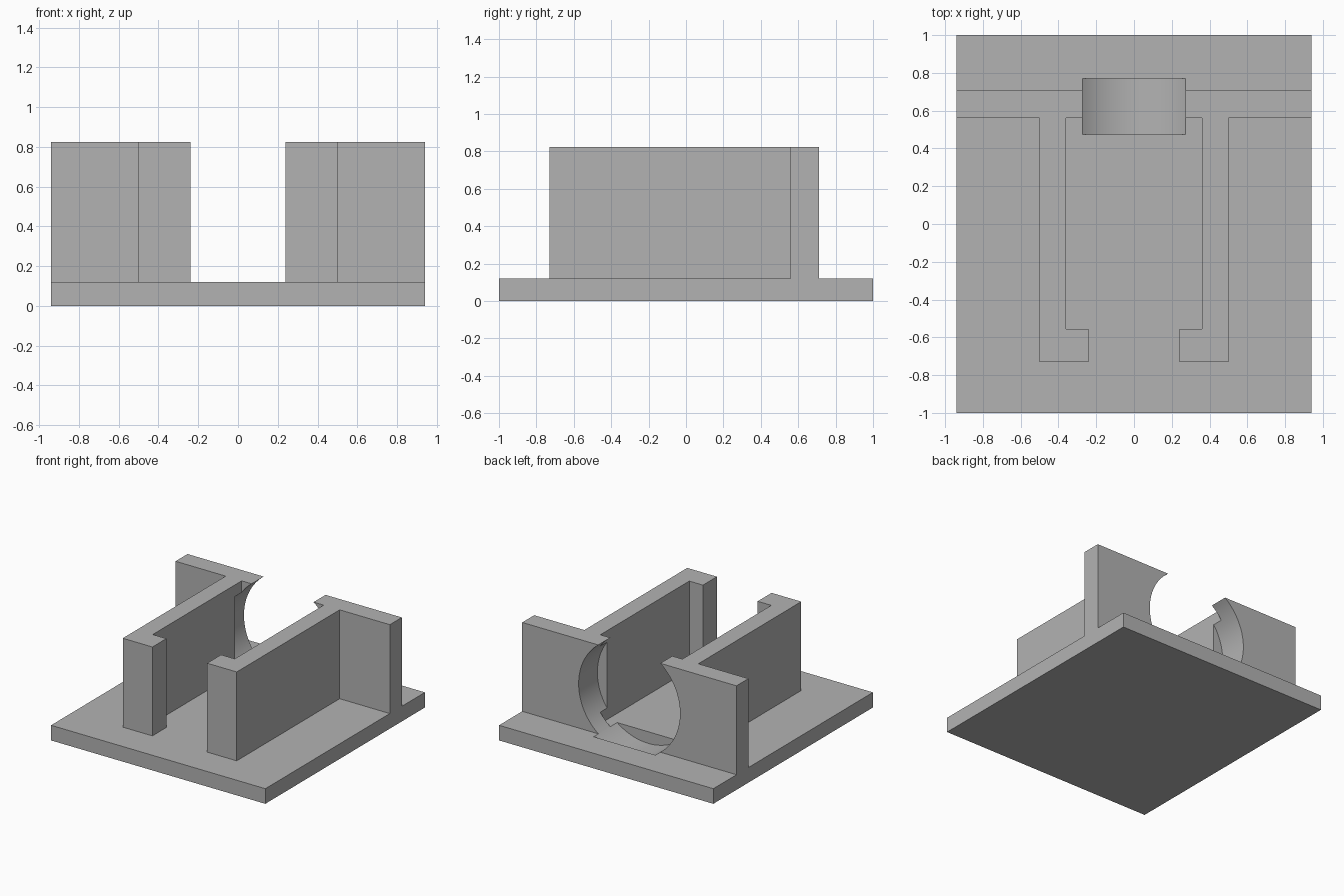
import bpy
import bmesh
from math import radians
from mathutils import Matrix, Vector

default_cube = bpy.data.objects.get("Cube")
if default_cube:
    bpy.data.objects.remove(default_cube, do_unlink=True)

# Single plain grey material
grey = bpy.data.materials.new("plain grey")
grey.use_nodes = True
colour = (0.45, 0.45, 0.45, 1)
grey.diffuse_color = colour
grey.node_tree.nodes["Principled BSDF"].inputs["Base Color"].default_value = colour


def new_object(name, bm):
    bmesh.ops.recalc_face_normals(bm, faces=bm.faces)
    mesh = bpy.data.meshes.new(name)
    bm.to_mesh(mesh)
    bm.free()
    mesh.materials.append(grey)
    obj = bpy.data.objects.new(name, mesh)
    bpy.context.collection.objects.link(obj)
    return obj


def extrude_outline(name, outline, bottom, top):
    bm = bmesh.new()
    face = bm.faces.new([bm.verts.new((x, y, bottom)) for x, y in outline])
    grown = bmesh.ops.extrude_face_region(bm, geom=[face])["geom"]
    verts = [v for v in grown if isinstance(v, bmesh.types.BMVert)]
    bmesh.ops.translate(bm, verts=verts, vec=Vector((0, 0, top - bottom)))
    return new_object(name, bm)


def combine(target, other, operation):
    mod = target.modifiers.new(operation.lower(), "BOOLEAN")
    mod.operation = operation
    mod.solver = "EXACT"
    mod.object = other
    bpy.context.view_layer.objects.active = target
    bpy.ops.object.modifier_apply(modifier=mod.name)
    bpy.data.objects.remove(other, do_unlink=True)


# Base plate
half_width, base_top, wall_top = 0.94, 0.12, 0.825
bracket = extrude_outline(
    "mounting_bracket",
    [(-half_width, -1), (half_width, -1), (half_width, 1), (-half_width, 1)],
    0, base_top)

# Rear wall, side rails and front lips as one plan outline
half_plan = [(0.36, 0.56), (0.36, -0.555), (0.24, -0.555), (0.24, -0.73),
             (0.5, -0.73), (0.5, 0.56), (half_width, 0.56), (half_width, 0.71)]
plan = half_plan + [(-x, y) for x, y in reversed(half_plan)]
walls = extrude_outline("walls", plan, base_top / 2, wall_top)
combine(bracket, walls, "UNION")

# Round opening through the rear wall, grooving the base
front, back = 0.475, 0.77
bm = bmesh.new()
bmesh.ops.create_cone(
    bm, cap_ends=True, segments=96, radius1=0.445, radius2=0.445, depth=back - front,
    matrix=Matrix.Translation((0, (front + back) / 2, 0.4725)) @ Matrix.Rotation(radians(90), 4, "X"))
cutter = new_object("round_cutter", bm)
cutter.hide_render = True
combine(bracket, cutter, "DIFFERENCE")

# Smooth bore, crisp edges
bpy.ops.object.select_all(action="DESELECT")
bracket.select_set(True)
bpy.context.view_layer.objects.active = bracket
bpy.ops.object.shade_smooth_by_angle(angle=radians(30))
